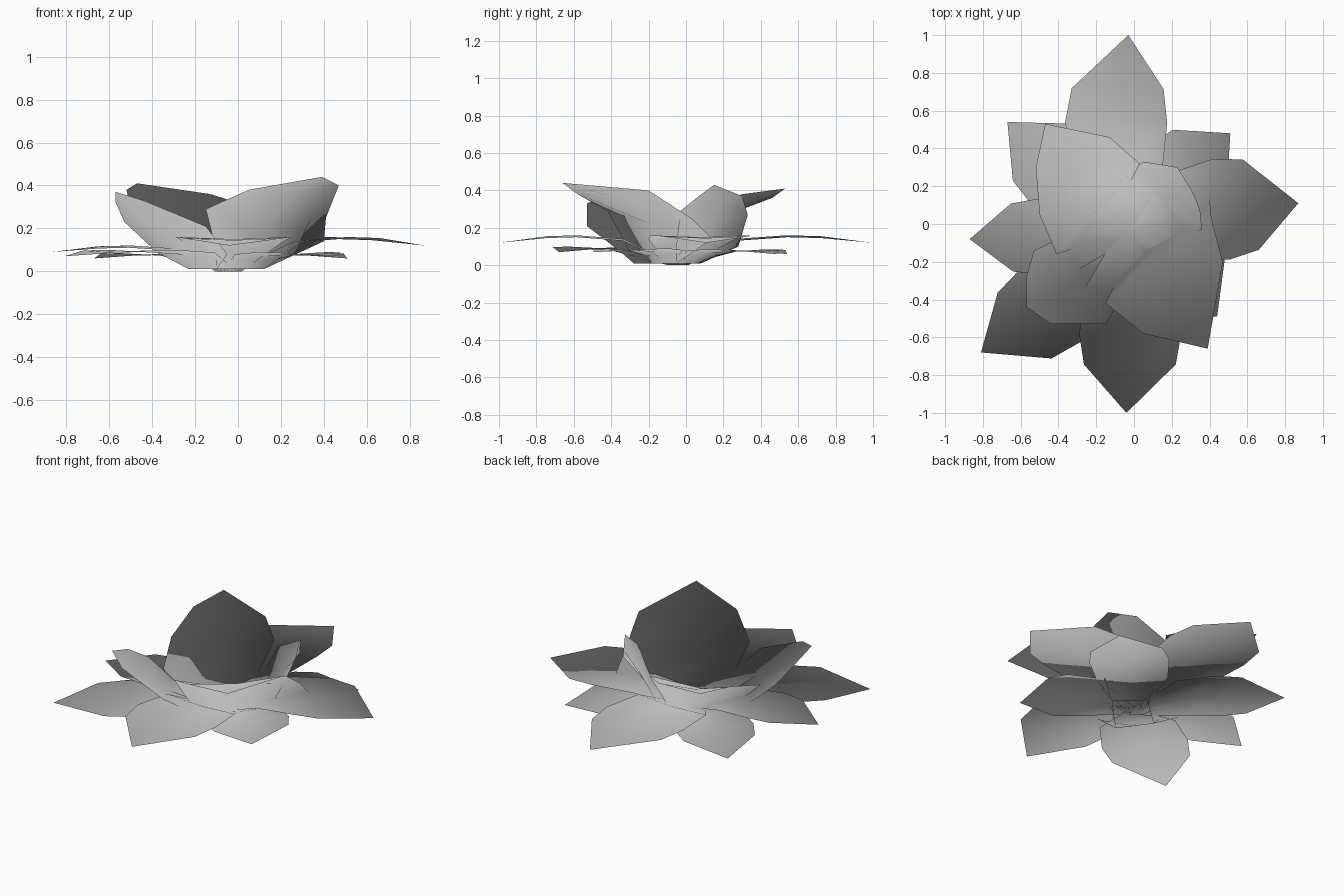
import bpy
import bmesh
from mathutils import Vector

if "Cube" in bpy.data.objects:
    bpy.data.objects.remove(bpy.data.objects["Cube"], do_unlink=True)

# One plain grey for the whole flower
grey = bpy.data.materials.new("petal_grey")
grey.use_nodes = True
colour = (0.5, 0.5, 0.5, 1)
grey.diffuse_color = colour
grey.node_tree.nodes["Principled BSDF"].inputs["Base Color"].default_value = colour


def build(name, rows, tip, sag):
    """Skin a petal from edge-point pairs, with a lowered midrib and a pointed tip."""
    bm = bmesh.new()
    strips = []
    for (a, b), drop in zip(rows, sag):
        a, b = Vector(a), Vector(b)
        mid = (a + b) / 2
        mid += Vector((mid.x, mid.y, 0)).normalized() * drop * 0.5
        mid.z = max(mid.z - drop, 0)
        strips.append([bm.verts.new(p) for p in (a, mid, b)])
    for low, high in zip(strips, strips[1:]):
        for i in range(2):
            bm.faces.new((low[i], low[i + 1], high[i + 1], high[i]))
    point = bm.verts.new(tip)
    for i in range(2):
        bm.faces.new((strips[-1][i], strips[-1][i + 1], point))
    bm.normal_update()
    if sum(f.normal.z for f in bm.faces) < 0:
        bmesh.ops.reverse_faces(bm, faces=bm.faces)
    for f in bm.faces:
        f.smooth = True
    mesh = bpy.data.meshes.new(name)
    bm.to_mesh(mesh)
    bm.free()
    mesh.materials.append(grey)
    # Foliage-style normals that fan outward from below the flower
    root = Vector((0, 0, -0.2))
    mesh.normals_split_custom_set_from_vertices(
        [(v.co - root).normalized() for v in mesh.vertices])
    obj = bpy.data.objects.new(name, mesh)
    bpy.context.collection.objects.link(obj)


def leaf(name, tip, width, height, shift=0):
    """A flat, arching leaf that runs from the flower's centre to its tip."""
    start = Vector((-0.04, -0.05, 0))
    end = Vector(tip)
    axis = Vector((end.x - start.x, end.y - start.y, 0))
    side = Vector((-axis.y, axis.x, 0)).normalized()
    rows = []
    # distance along leaf, share of width, share of height
    for t, w, h in ((0, 0.2, 0), (0.3, 0.88, 0.88), (0.56, 1, 1), (0.73, 0.9, 0.97)):
        centre = start + axis * t + side * shift * w
        centre.z = height * h
        rows.append((centre + side * width * w, centre - side * width * w))
    build(name, rows, end, (0, 0.01, 0.01, 0.01))


# Long pointed leaves, one to each side
leaf("back_leaf", (-0.03, 1.0, 0.12), 0.27, 0.16, 0.06)
leaf("front_leaf", (-0.04, -1.0, 0.12), 0.27, 0.16, 0.02)
leaf("left_leaf", (0.87, 0.11, 0.12), 0.27, 0.16, 0.04)
leaf("right_leaf", (-0.87, -0.08, 0.09), 0.2, 0.12)

# Lower leaves on the diagonals
leaf("front_right_leaf", (-0.81, -0.68, 0.07), 0.25, 0.1, 0.04)
leaf("back_right_leaf", (-0.67, 0.54, 0.06), 0.23, 0.085)
leaf("back_left_leaf", (0.51, 0.48, 0.06), 0.23, 0.085, 0.02)
leaf("front_left_leaf", (0.44, -0.49, 0.07), 0.24, 0.09, 0.04)

# Raised bowl-shaped petals, wide and low near the centre
cup = (0, 0.03, 0.04, 0.02)
build("back_right_petal", [
    ((-0.23, -0.1, 0.01), (-0.03, 0.08, 0.01)),
    ((-0.41, -0.16, 0.19), (-0.02, 0.22, 0.11)),
    ((-0.5, 0.05, 0.29), (0.03, 0.32, 0.31)),
    ((-0.52, 0.3, 0.38), (-0.13, 0.46, 0.36))], (-0.47, 0.53, 0.41), cup)
build("front_left_petal", [
    ((0.12, -0.05, 0.01), (-0.1, -0.28, 0.01)),
    ((0.4, 0.14, 0.14), (-0.11, -0.33, 0.13)),
    ((0.41, 0.03, 0.25), (-0.15, -0.42, 0.29)),
    ((0.47, -0.2, 0.4), (0.05, -0.58, 0.38))], (0.39, -0.66, 0.44), cup)
build("front_right_petal", [
    ((-0.23, -0.1, 0.01), (-0.1, -0.28, 0.01)),
    ((-0.38, -0.07, 0.09), (-0.05, -0.36, 0.08)),
    ((-0.53, -0.14, 0.23), (-0.15, -0.53, 0.21)),
    ((-0.57, -0.28, 0.32), (-0.44, -0.53, 0.33))], (-0.57, -0.44, 0.37), cup)
build("back_left_petal", [
    ((-0.03, 0.08, 0.01), (0.12, -0.05, 0.01)),
    ((-0.02, 0.28, 0.1), (0.28, -0.05, 0.12)),
    ((0.05, 0.33, 0.27), (0.36, -0.03, 0.29)),
    ((0.23, 0.3, 0.37), (0.35, 0.07, 0.37))], (0.32, 0.15, 0.43), cup)
